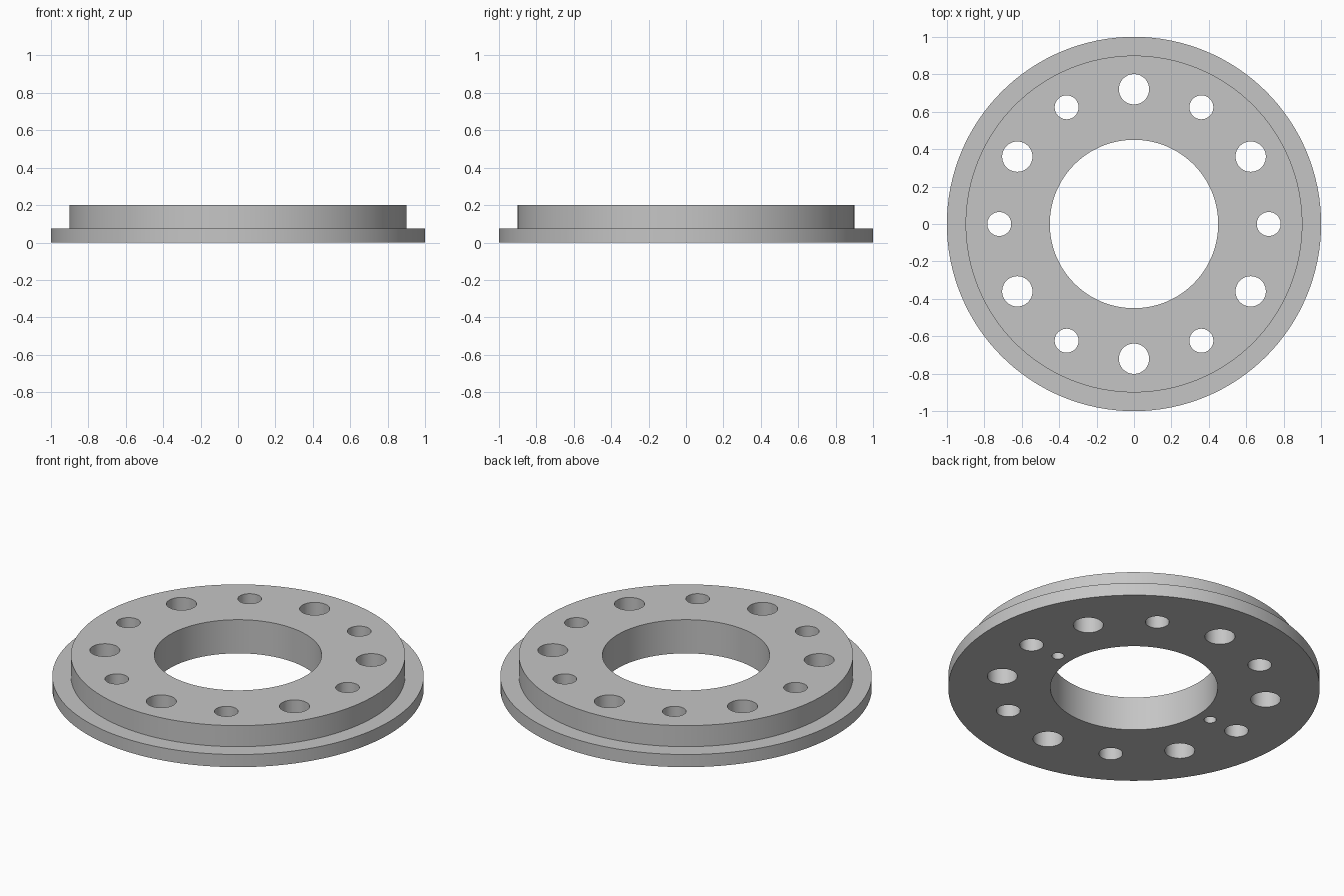
import bpy, bmesh
from math import cos, sin, radians, tau
from mathutils import Matrix, Vector

cube = bpy.data.objects.get("Cube")
if cube:
    bpy.data.objects.remove(cube)

SEGMENTS = 128
BOLT_CIRCLE = 0.72
HEIGHT = 0.2

metal = bpy.data.materials.new("grey_metal")
metal.use_nodes = True
colour = (0.56, 0.56, 0.56, 1)
metal.diffuse_color = colour
metal.node_tree.nodes["Principled BSDF"].inputs["Base Color"].default_value = colour


def add_object(name, bm):
    bmesh.ops.recalc_face_normals(bm, faces=bm.faces)
    mesh = bpy.data.meshes.new(name)
    bm.to_mesh(mesh)
    bm.free()
    mesh.materials.append(metal)
    obj = bpy.data.objects.new(name, mesh)
    bpy.context.collection.objects.link(obj)
    return obj


def add_pin(bm, radius, distance, angle, bottom, top):
    """Upright cylinder placed on a circle around the centre."""
    spot = Vector((distance * cos(angle), distance * sin(angle), (bottom + top) / 2))
    bmesh.ops.create_cone(bm, cap_ends=True, segments=48, radius1=radius, radius2=radius,
                          depth=top - bottom, matrix=Matrix.Translation(spot))


# Stepped ring: profile of (radius, height) turned around the z axis
profile = [(0.45, 0), (1, 0), (1, 0.075), (0.9, 0.075), (0.9, HEIGHT), (0.45, HEIGHT)]
bm = bmesh.new()
loops = [[bm.verts.new((r * cos(tau * i / SEGMENTS), r * sin(tau * i / SEGMENTS), z))
          for r, z in profile] for i in range(SEGMENTS)]
for i in range(SEGMENTS):
    a, b = loops[i - 1], loops[i]
    for j in range(len(profile)):
        bm.faces.new((a[j - 1], a[j], b[j], b[j - 1]))
ring = add_object("flanged_ring", bm)

# Hole cutters: alternating small and large bolt holes, two blind pin holes below
bm = bmesh.new()
for i in range(12):
    add_pin(bm, 0.081 if i % 2 else 0.064, BOLT_CIRCLE, radians(30 * i), -0.1, HEIGHT + 0.1)
for angle in (0, radians(180)):
    add_pin(bm, 0.033, 0.535, angle, -0.1, 0.1)
cutter = add_object("hole_cutter", bm)
cutter.hide_render = True

# Cut the holes, then drop the cutter
cut = ring.modifiers.new("holes", "BOOLEAN")
cut.object = cutter
cut.solver = "EXACT"
bpy.ops.object.select_all(action="DESELECT")
ring.select_set(True)
bpy.context.view_layer.objects.active = ring
bpy.ops.object.modifier_apply(modifier=cut.name)
bpy.data.objects.remove(cutter)
bpy.ops.object.shade_smooth_by_angle(angle=radians(30))
